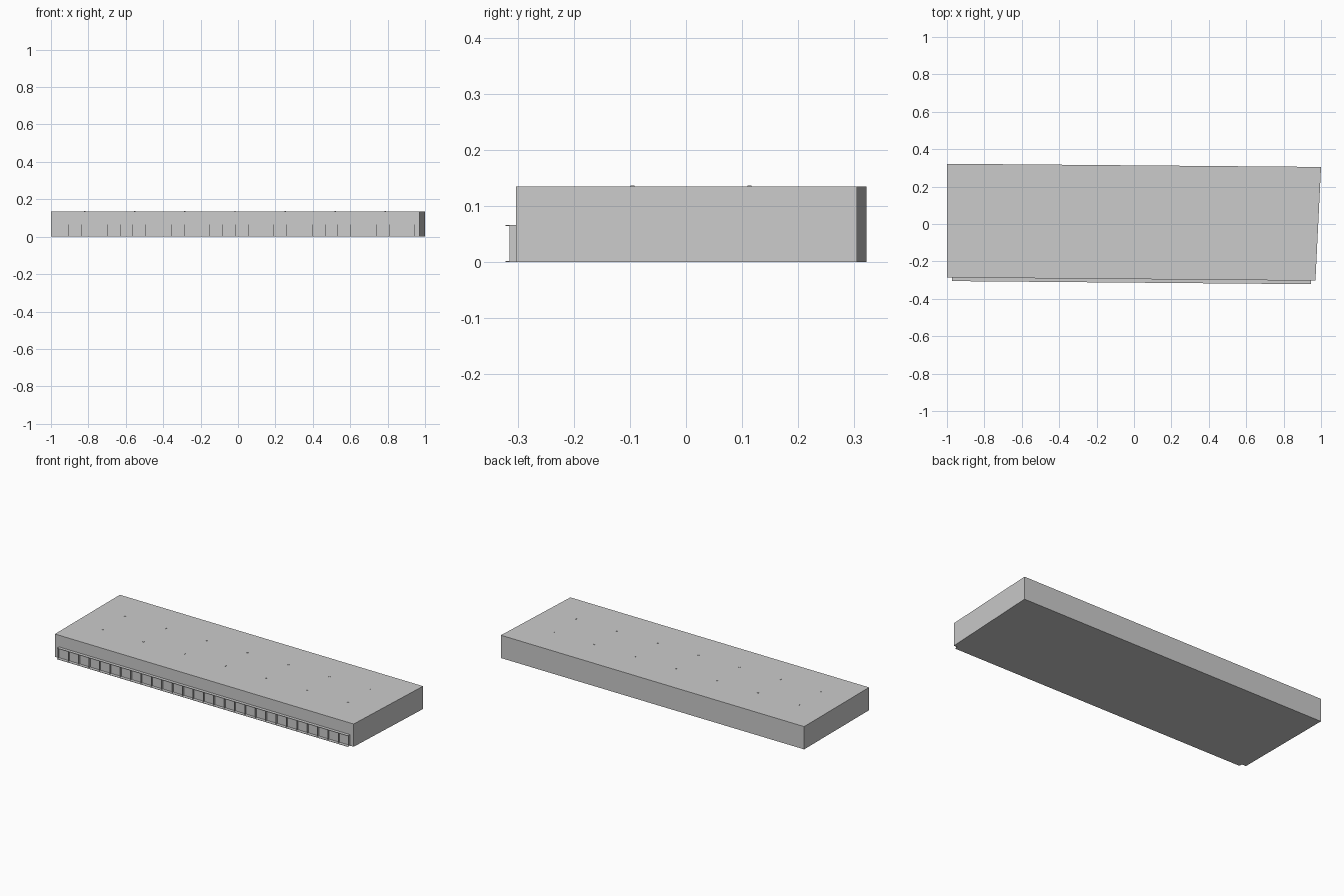
import bpy
import bmesh

cube = bpy.data.objects.get("Cube")
if cube:
    bpy.data.objects.remove(cube, do_unlink=True)

grey = bpy.data.materials.new("light_grey")
grey.use_nodes = True
colour = (0.6, 0.6, 0.6, 1)
grey.diffuse_color = colour
grey.node_tree.nodes["Principled BSDF"].inputs["Base Color"].default_value = colour


def add_prism(bm, outline, z0, z1):
    """Extrude a flat outline between two heights."""
    face = bm.faces.new([bm.verts.new((x, y, z0)) for x, y in outline])
    top = bmesh.ops.extrude_face_region(bm, geom=[face])["geom"]
    verts = [v for v in top if isinstance(v, bmesh.types.BMVert)]
    bmesh.ops.translate(bm, verts=verts, vec=(0, 0, z1 - z0))


def finish(bm, name):
    bmesh.ops.recalc_face_normals(bm, faces=bm.faces)
    mesh = bpy.data.meshes.new(name)
    bm.to_mesh(mesh)
    bm.free()
    mesh.materials.append(grey)
    obj = bpy.data.objects.new(name, mesh)
    bpy.context.collection.objects.link(obj)
    return obj


def wall_y(x):
    """Front wall line, slightly skewed to the axes."""
    return -0.286 - 0.0086 * (x + 1)


def along_wall(x0, x1, depth):
    """Outline of a block that stands out from the front wall."""
    return [(x0, wall_y(x0) - depth), (x1, wall_y(x1) - depth),
            (x1, wall_y(x1)), (x0, wall_y(x0))]


# Main hall
bm = bmesh.new()
add_prism(bm, [(-1, wall_y(-1)), (0.97, wall_y(0.97)), (1, 0.305), (-1, 0.322)], 0, 0.135)
finish(bm, "warehouse_hall")

# Dock canopy and sill
LEFT, RIGHT, BAYS = -0.973, 0.945, 28
for name, z0, z1 in (("dock_sill", 0, 0.002), ("dock_canopy", 0.064, 0.066)):
    bm = bmesh.new()
    add_prism(bm, along_wall(LEFT, RIGHT, 0.019), z0, z1)
    finish(bm, name)

# Thin walls between the dock bays
bm = bmesh.new()
step = (RIGHT - LEFT) / BAYS
for i in range(BAYS + 1):
    x = LEFT + i * step
    x0 = max(LEFT, x - 0.001)
    x1 = min(RIGHT, x + 0.001)
    add_prism(bm, along_wall(x0, x1, 0.012), 0.002, 0.064)
finish(bm, "dock_dividers")

# Two rows of small roof vents
bm = bmesh.new()
r = 0.0035
for y in (-0.095, 0.113):
    for i in range(7):
        x = -0.82 + 0.268 * i
        add_prism(bm, [(x - r, y - r), (x + r, y - r), (x + r, y + r), (x - r, y + r)],
                  0.134, 0.137)
finish(bm, "roof_vents")
